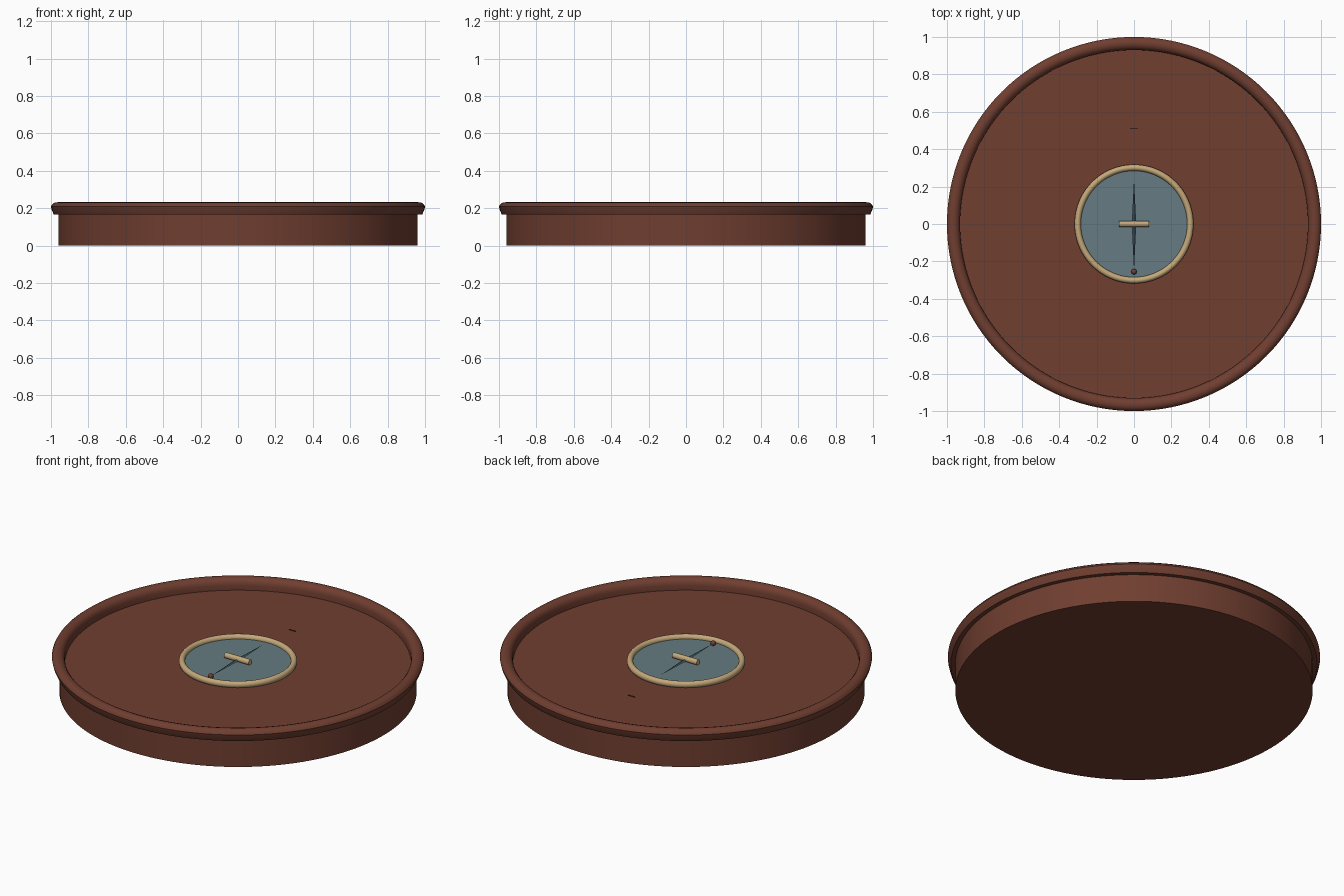
import bpy, bmesh, math

if "Cube" in bpy.data.objects:
    bpy.data.objects.remove(bpy.data.objects["Cube"])

def mat(name, r, g, b):
    m = bpy.data.materials.new(name)
    lin = [((c / 255 + 0.055) / 1.055) ** 2.4 for c in (r, g, b)]
    m.diffuse_color = (*lin, 1)
    m.use_nodes = True
    m.node_tree.nodes["Principled BSDF"].inputs["Base Color"].default_value = m.diffuse_color
    return m

WOOD = mat("red brown wood", 112, 62, 48)
BRASS = mat("pale brass", 196, 168, 122)
DIAL = mat("slate blue", 102, 124, 130)
STEEL = mat("dark slate", 72, 90, 97)
DARK = mat("dark brown", 55, 32, 25)

def finish(bm, name, m, smooth=True):
    bmesh.ops.recalc_face_normals(bm, faces=bm.faces)
    me = bpy.data.meshes.new(name)
    bm.to_mesh(me)
    bm.free()
    ob = bpy.data.objects.new(name, me)
    bpy.context.collection.objects.link(ob)
    me.materials.append(m)
    if smooth:
        bpy.ops.object.select_all(action='DESELECT')
        ob.select_set(True)
        bpy.context.view_layer.objects.active = ob
        bpy.ops.object.shade_smooth_by_angle(angle=math.radians(40))
    return ob

def lathe(name, profile, m, closed, n=128):
    """Spin an (r, z) profile round z; closed joins last point to first."""
    bm = bmesh.new()
    rings = []
    for r, z in profile:
        rings.append([bm.verts.new((r * math.cos(2 * math.pi * i / n),
                                    r * math.sin(2 * math.pi * i / n), z)) for i in range(n)])
    pairs = list(zip(rings, rings[1:]))
    if closed:
        pairs.append((rings[-1], rings[0]))
    for a, b in pairs:
        for i in range(n):
            j = (i + 1) % n
            bm.faces.new((a[i], a[j], b[j], b[i]))
    if not closed:
        bm.faces.new(rings[0])
        bm.faces.new(rings[-1])
    return finish(bm, name, m)

# drum body and rolled rim
lathe("body", [(0.96, 0), (0.96, 0.167)], WOOD, False)
lathe("rim", [(0.93, 0.165), (0.984, 0.165), (0.995, 0.188), (1.0, 0.208), (0.994, 0.22),
              (0.98, 0.231), (0.962, 0.232), (0.945, 0.226), (0.934, 0.212), (0.93, 0.195)],
      WOOD, True)

# dial plate and brass bezel
lathe("dial", [(0.295, 0.16), (0.295, 0.178)], DIAL, False)
lathe("bezel", [(0.301 + 0.017 * math.cos(t * math.pi / 6),
                 0.182 + 0.019 * math.sin(t * math.pi / 6)) for t in range(12)], BRASS, True)

# tapered needle: a long flattened double pyramid
bm = bmesh.new()
tips = [bm.verts.new((0, y, 0.188)) for y in (-0.25, 0.24)]
mid = [bm.verts.new(p) for p in ((0.012, 0, 0.188), (0, 0, 0.195), (-0.012, 0, 0.188), (0, 0, 0.181))]
for t in tips:
    for i in range(4):
        bm.faces.new((t, mid[i], mid[(i + 1) % 4]))
finish(bm, "needle", STEEL, False)

# bead at the needle's front end
bm = bmesh.new()
bmesh.ops.create_uvsphere(bm, u_segments=20, v_segments=12, radius=0.015)
bmesh.ops.translate(bm, vec=(0, -0.255, 0.189), verts=bm.verts)
finish(bm, "needle_bead", WOOD)

# brass cross bar lying over the needle
bm = bmesh.new()
bmesh.ops.create_cone(bm, cap_ends=True, segments=24, radius1=0.016, radius2=0.016, depth=0.16)
for v in bm.verts:
    v.co = (v.co.z, v.co.y, v.co.x + 0.194)
finish(bm, "cross_bar", BRASS)

# small index mark on the top
bm = bmesh.new()
bmesh.ops.create_cube(bm, size=1)
for v in bm.verts:
    v.co = (v.co.x * 0.044, v.co.y * 0.006 + 0.51, v.co.z * 0.004 + 0.168)
finish(bm, "index_mark", DARK, False)
